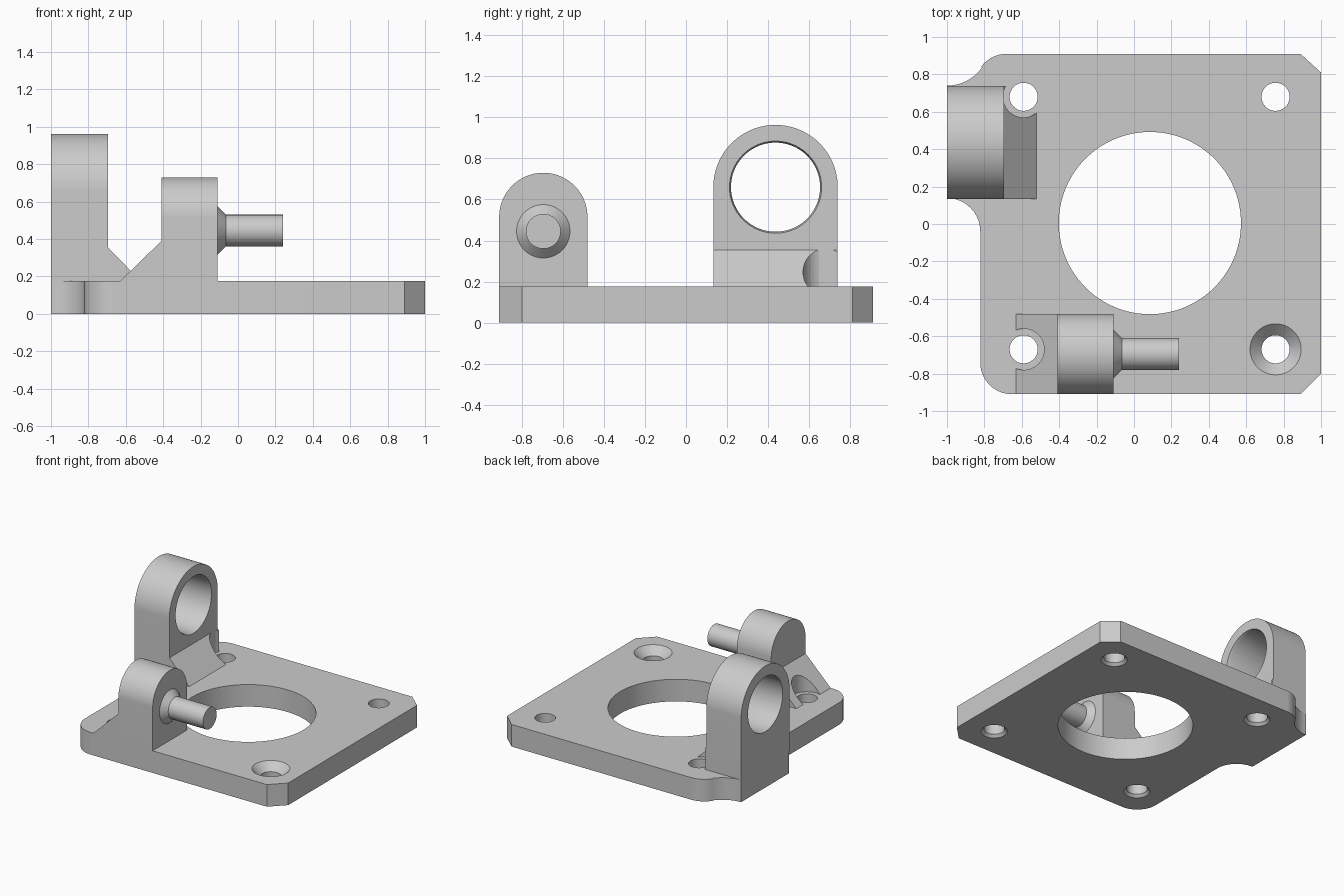
import bpy
import bmesh
from math import cos, sin, radians
from mathutils import Matrix, Vector

cube = bpy.data.objects.get("Cube")
if cube:
    bpy.data.objects.remove(cube, do_unlink=True)

grey = bpy.data.materials.new("plain grey")
grey.use_nodes = True
grey.diffuse_color = (0.6, 0.6, 0.6, 1)
grey.node_tree.nodes["Principled BSDF"].inputs["Base Color"].default_value = (0.6, 0.6, 0.6, 1)

TOP = 0.175  # plate thickness
AXES = {
    "x": lambda u, v, t: (t, u, v),
    "y": lambda u, v, t: (u, t, v),
    "z": lambda u, v, t: (u, v, t),
}


def make_object(name, bm):
    bmesh.ops.recalc_face_normals(bm, faces=bm.faces)
    mesh = bpy.data.meshes.new(name)
    bm.to_mesh(mesh)
    bm.free()
    mesh.materials.append(grey)
    obj = bpy.data.objects.new(name, mesh)
    bpy.context.collection.objects.link(obj)
    return obj


def arc(u, v, r, start, end, steps=24):
    angles = [radians(start + (end - start) * i / steps) for i in range(steps + 1)]
    return [(u + r * cos(a), v + r * sin(a)) for a in angles]


def prism(name, outline, axis, low, high):
    bm = bmesh.new()
    place = AXES[axis]
    face = bm.faces.new([bm.verts.new(place(u, v, low)) for u, v in outline])
    result = bmesh.ops.extrude_face_region(bm, geom=[face])
    moved = [g for g in result["geom"] if isinstance(g, bmesh.types.BMVert)]
    bmesh.ops.translate(bm, verts=moved, vec=Vector(place(0, 0, high - low)))
    return make_object(name, bm)


def lathe(name, axis, u, v, profile, sides=64):
    """Round solid along an axis, from (radius, position) rings."""
    bm = bmesh.new()
    rings = [[bm.verts.new(AXES[axis](p, q, t)) for p, q in arc(u, v, r, 0, 360, sides)[:-1]]
             for r, t in profile]
    for a, b in zip(rings, rings[1:]):
        for i in range(sides):
            j = (i + 1) % sides
            bm.faces.new((a[i], a[j], b[j], b[i]))
    bm.faces.new(rings[0])
    bm.faces.new(rings[-1])
    return make_object(name, bm)


def cut(obj, cutter):
    cutter.hide_render = True
    mod = obj.modifiers.new("cut", "BOOLEAN")
    mod.operation = "DIFFERENCE"
    mod.solver = "EXACT"
    mod.object = cutter
    bpy.context.view_layer.objects.active = obj
    bpy.ops.object.modifier_apply(modifier=mod.name)
    bpy.data.objects.remove(cutter, do_unlink=True)


# Base plate with chamfered right corners and a scalloped tab at the left
outline = [(0.89, -0.91), (1, -0.80), (1, 0.81), (0.89, 0.91)]
outline += arc(-0.68, 0.74, 0.17, 90, 144.3)
outline += arc(-1, 0.97, 0.23, -35.7, -90)
outline += arc(-1, -0.04, 0.178, 90, 0)
outline += arc(-0.652, -0.74, 0.17, 180, 270)
plate = prism("base_plate", outline, "z", 0, TOP)

# Central opening, screw holes flared underneath, one countersink on top
cut(plate, lathe("opening_cutter", "z", 0.085, 0.005, [(0.487, -0.1), (0.487, 0.3)], 128))
for x in (-0.59, 0.757):
    for y in (-0.67, 0.68):
        rings = [(0.115, -0.02), (0.075, 0.02)]
        if x > 0 and y < 0:
            rings += [(0.075, 0.115), (0.157, 0.195)]
        else:
            rings += [(0.075, 0.3)]
        cut(plate, lathe("screw_cutter", "z", x, y, rings))


def lug(name, y, z, r, low, high):
    return prism(name, [(y - r, TOP), (y + r, TOP)] + arc(y, z, r, 0, 180, 48), "x", low, high)


# Rear lug with a slightly tapered bore
rear_lug = lug("rear_lug", 0.436, 0.66, 0.303, -1, -0.695)
cut(rear_lug, lathe("bore_cutter", "x", 0.436, 0.66, [(0.217, -1.1), (0.217, -0.72), (0.226, -0.69), (0.226, -0.6)], 96))

# Front lug with its pin
front_lug = lug("front_lug", -0.695, 0.515, 0.215, -0.41, -0.11)
pin = lathe("pin", "x", -0.695, 0.445, [(0.13, -0.11), (0.085, -0.065), (0.085, 0.24)])

# Sloped gussets, relieved around the screw heads
rear_gusset = prism("rear_gusset", [(-0.695, TOP), (-0.52, TOP), (-0.695, 0.355)], "y", 0.133, 0.739)
front_gusset = prism("front_gusset", [(-0.63, TOP), (-0.41, TOP), (-0.41, 0.39)], "y", -0.91, -0.48)
for gusset, y in ((rear_gusset, 0.68), (front_gusset, -0.67)):
    cut(gusset, lathe("relief_cutter", "z", -0.59, y, [(0.11, 0.1), (0.11, 0.6)]))

# Smooth round surfaces, keep hard edges
bpy.ops.object.select_all(action="DESELECT")
for obj in (plate, rear_lug, front_lug, pin, rear_gusset, front_gusset):
    obj.select_set(True)
bpy.context.view_layer.objects.active = plate
bpy.ops.object.shade_smooth_by_angle(angle=radians(25))
